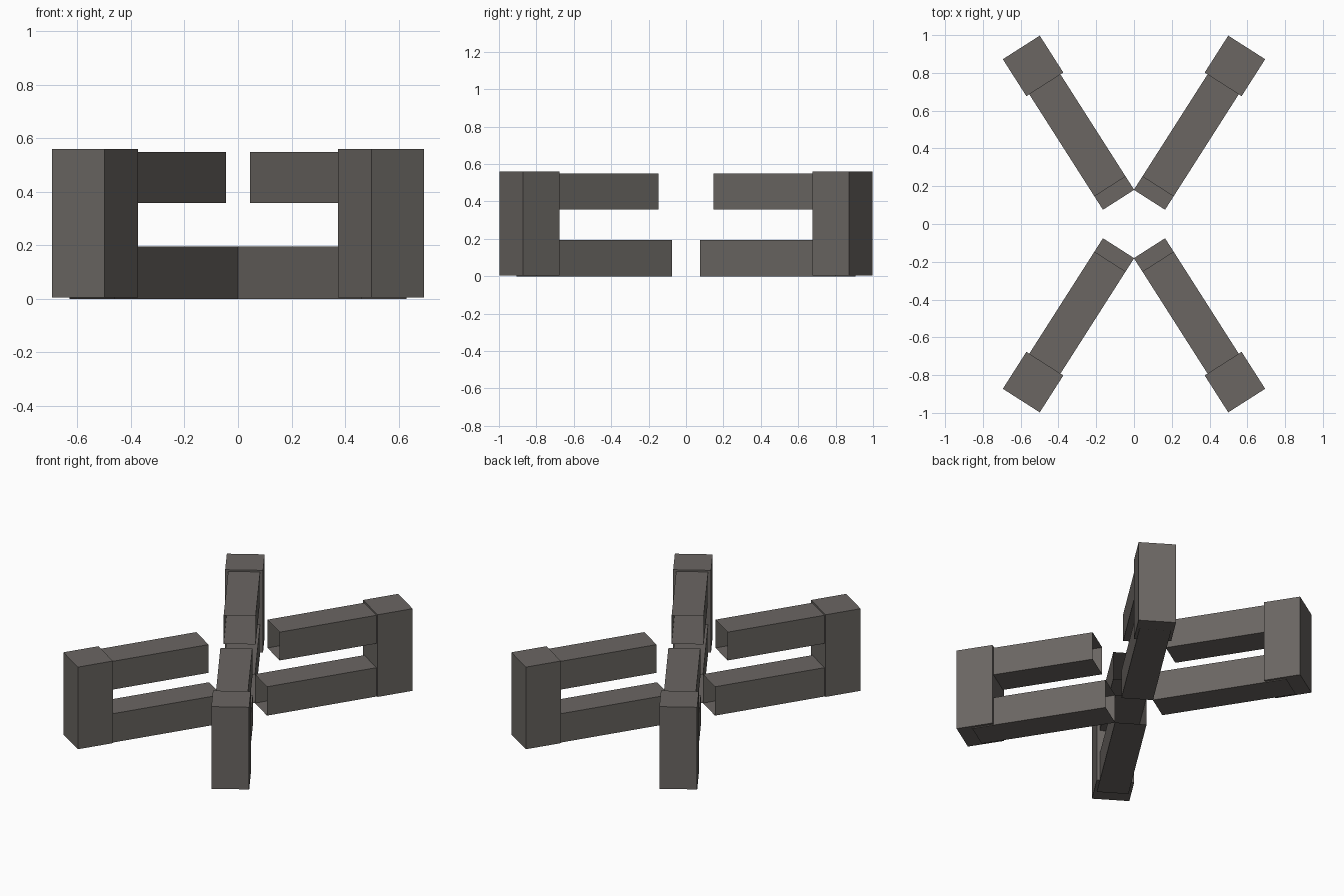
import bpy, bmesh, math
from mathutils import Matrix

if "Cube" in bpy.data.objects:
    bpy.data.objects.remove(bpy.data.objects["Cube"])

stone = bpy.data.materials.new("warm_grey")
stone.diffuse_color = (0.145, 0.133, 0.123, 1)
stone.use_nodes = True
stone.node_tree.nodes["Principled BSDF"].inputs["Base Color"].default_value = stone.diffuse_color


def box(name, r0, r1, half, z0, z1, angle, hollow=False):
    """Box along a radial direction; hollow leaves both ends open."""
    bm = bmesh.new()
    bmesh.ops.create_cube(bm, size=1)
    if hollow:
        ends = [f for f in bm.faces if abs(f.normal.x) > 0.9]
        bmesh.ops.delete(bm, geom=ends, context='FACES')
    place = (Matrix.Rotation(angle, 4, 'Z')
             @ Matrix.Translation(((r0 + r1) / 2, 0, (z0 + z1) / 2))
             @ Matrix.Diagonal((r1 - r0, 2 * half, z1 - z0, 1)))
    bm.transform(place)
    mesh = bpy.data.meshes.new(name)
    bm.to_mesh(mesh)
    bm.free()
    mesh.materials.append(stone)
    bpy.context.collection.objects.link(bpy.data.objects.new(name, mesh))


# Four brackets arranged in an X, each with a post and two open-ended arms
a = math.radians(57.45)
for side, angle in (("back_right", a), ("back_left", math.pi - a),
                    ("front_left", math.pi + a), ("front_right", -a)):
    box("post_" + side, 0.877, 1.109, 0.116, 0.005, 0.56, angle)
    box("lower_arm_" + side, 0.152, 1.014, 0.098, 0.0, 0.195, angle, True)
    box("upper_arm_" + side, 0.236, 1.014, 0.098, 0.358, 0.549, angle, True)
